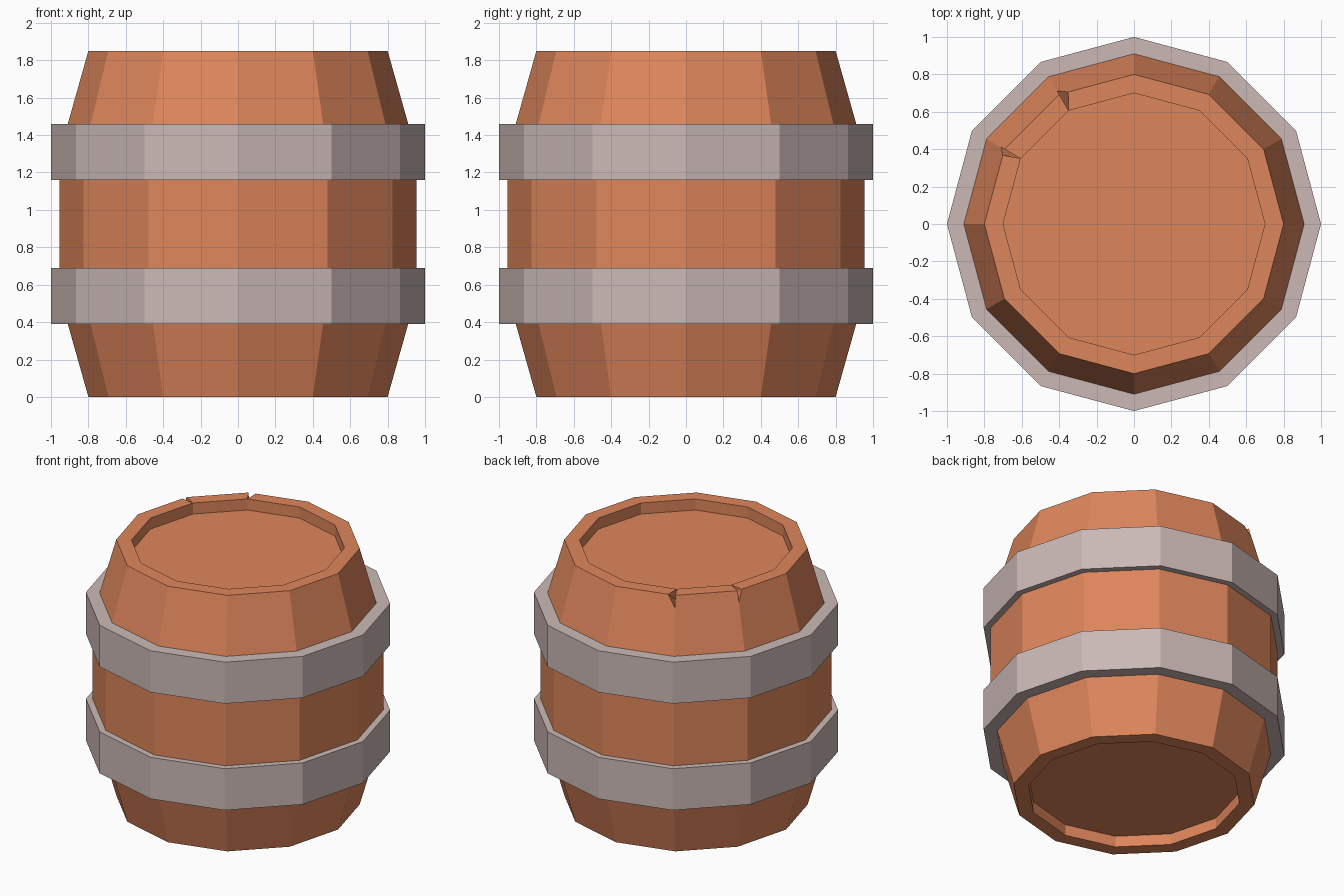
import bpy, bmesh, math

if "Cube" in bpy.data.objects:
    bpy.data.objects.remove(bpy.data.objects["Cube"])

SIDES = 12
H = 1.85
FLOOR = 0.08   # depth of the recessed lids


def material(name, rgb):
    m = bpy.data.materials.new(name)
    m.diffuse_color = (*rgb, 1)
    m.use_nodes = True
    m.node_tree.nodes["Principled BSDF"].inputs["Base Color"].default_value = m.diffuse_color
    return m


wood = material("warm_wood", (0.73, 0.238, 0.105))
metal = material("grey_metal", (0.597, 0.485, 0.468))


def pt(r, z, i):
    a = 2 * math.pi * i / SIDES
    return (r * math.cos(a), r * math.sin(a), z)


def finish(bm, name, mat):
    bmesh.ops.remove_doubles(bm, verts=bm.verts, dist=1e-4)
    bmesh.ops.recalc_face_normals(bm, faces=bm.faces)
    me = bpy.data.meshes.new(name)
    bm.to_mesh(me)
    bm.free()
    me.materials.append(mat)
    ob = bpy.data.objects.new(name, me)
    bpy.context.collection.objects.link(ob)
    return ob


def face(bm, pts):
    bm.faces.new([bm.verts.new(p) for p in pts])


def lerp(a, b, t):
    return tuple(x + (y - x) * t for x, y in zip(a, b))


# Barrel body: straight lathed part, from bottom lid up to the top taper
bm = bmesh.new()
profile = [(0.70, FLOOR), (0.70, 0), (0.80, 0), (0.91, 0.39), (0.955, 0.55),
           (0.955, 1.30), (0.91, 1.46)]
for i in range(SIDES):
    for (r0, z0), (r1, z1) in zip(profile, profile[1:]):
        face(bm, [pt(r0, z0, i), pt(r0, z0, i + 1), pt(r1, z1, i + 1), pt(r1, z1, i)])
face(bm, [pt(0.70, FLOOR, i) for i in range(SIDES)])
face(bm, [pt(0.70, H - FLOOR, i) for i in range(SIDES)])

# Top staves: the two beside the stave at 120-150 degrees have a chipped corner
CHIP_A, CHIP_B = 4, 5            # corner indices of the notches
NOTCH_R, NOTCH_Z = 0.8226, H - FLOOR
for i in range(SIDES):
    j = i + 1
    a, b = pt(0.80, H, i), pt(0.80, H, j)
    ia, ib = pt(0.70, H, i), pt(0.70, H, j)
    fa, fb = pt(0.70, H - FLOOR, i), pt(0.70, H - FLOOR, j)
    na, nb = pt(NOTCH_R, NOTCH_Z, i), pt(NOTCH_R, NOTCH_Z, j)
    low_a, low_b = pt(0.91, 1.46, i), pt(0.91, 1.46, j)
    top_a, top_b = a, b
    outer = [low_a, low_b]
    if j == CHIP_A:
        top_b = lerp(b, a, 0.12)
    if i == CHIP_B:
        top_a = lerp(a, b, 0.08)
    if j in (CHIP_A, CHIP_B):
        outer.append(nb)
    outer += [top_b, top_a]
    if i in (CHIP_A, CHIP_B):
        outer.append(na)
    face(bm, outer)
    face(bm, [top_a, top_b, ib, ia])
    face(bm, [ia, ib, fb, fa])
    # side walls of the notches
    if j in (CHIP_A, CHIP_B):
        face(bm, [top_b, nb, fb])
        face(bm, [top_b, fb, ib])
    if i in (CHIP_A, CHIP_B):
        face(bm, [top_a, na, fa])
        face(bm, [top_a, fa, ia])
finish(bm, "barrel_body", wood)


# Metal hoops
def hoop(name, z0, z1):
    bm = bmesh.new()
    ring = [(0.89, z0), (1.0, z0), (1.0, z1), (0.89, z1)]
    for i in range(SIDES):
        for k in range(4):
            (r0, za), (r1, zb) = ring[k], ring[(k + 1) % 4]
            face(bm, [pt(r0, za, i), pt(r0, za, i + 1), pt(r1, zb, i + 1), pt(r1, zb, i)])
    finish(bm, name, metal)


hoop("lower_hoop", 0.39, 0.69)
hoop("upper_hoop", 1.16, 1.46)
